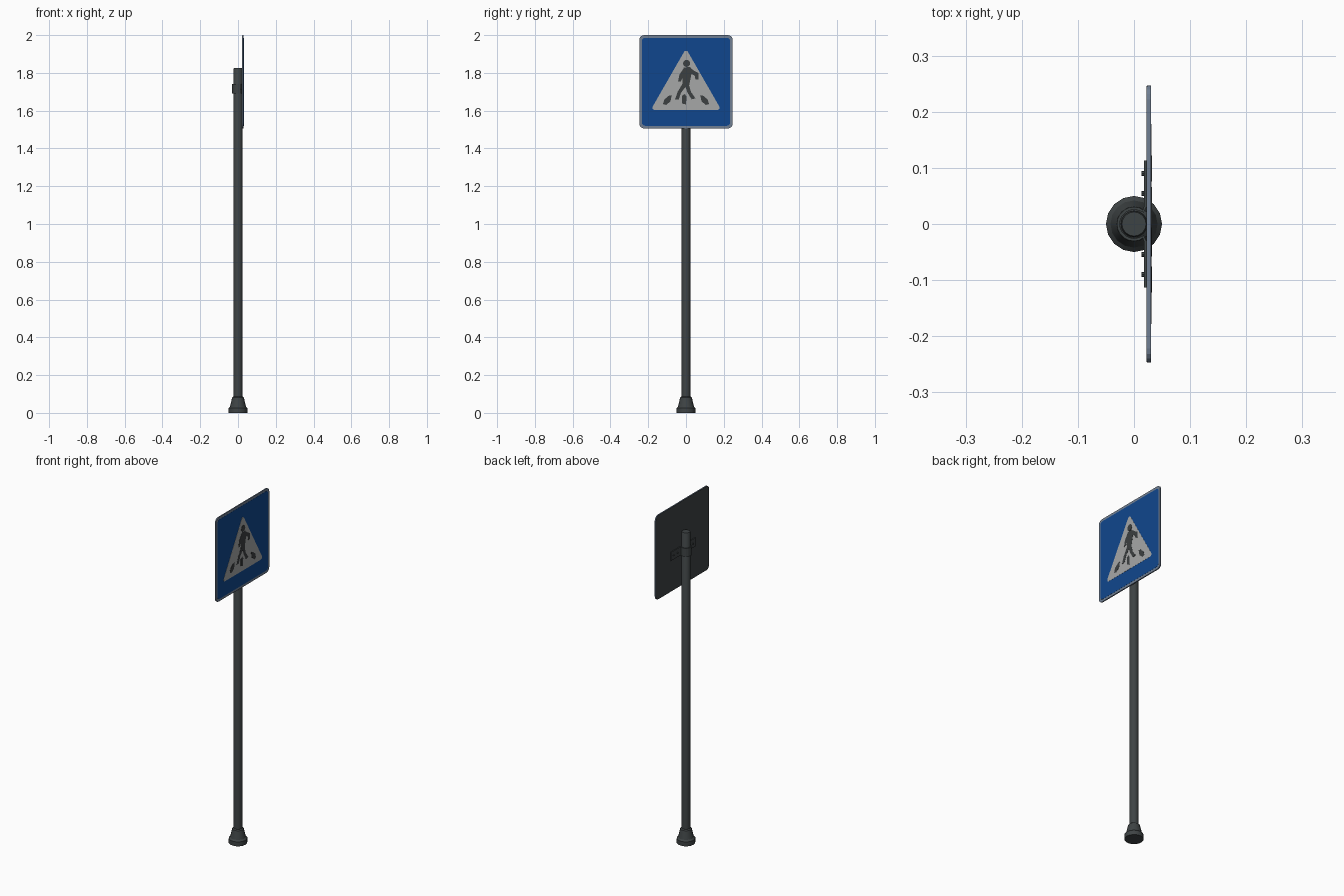
import bpy, bmesh, math

if "Cube" in bpy.data.objects:
    bpy.data.objects.remove(bpy.data.objects["Cube"])


def material(name, rgb):
    m = bpy.data.materials.new(name)
    m.diffuse_color = (*rgb, 1)
    m.use_nodes = True
    m.node_tree.nodes["Principled BSDF"].inputs["Base Color"].default_value = m.diffuse_color
    return m


METAL = material("dark grey metal", (0.048, 0.056, 0.058))
RIM = material("blue grey rim", (0.16, 0.21, 0.29))
BLUE = material("sign blue", (0.005, 0.062, 0.27))
WHITE = material("sign off white", (0.38, 0.39, 0.39))
FIGURE = material("figure grey", (0.045, 0.05, 0.052))


def finish(name, bm, mat, smooth=False):
    bmesh.ops.recalc_face_normals(bm, faces=bm.faces)
    me = bpy.data.meshes.new(name)
    bm.to_mesh(me)
    bm.free()
    me.materials.append(mat)
    ob = bpy.data.objects.new(name, me)
    bpy.context.collection.objects.link(ob)
    if smooth:
        bpy.ops.object.select_all(action='DESELECT')
        ob.select_set(True)
        bpy.context.view_layer.objects.active = ob
        bpy.ops.object.shade_smooth_by_angle(angle=math.radians(30))
    return ob


def lathe(name, profile, mat, sides=16):
    """Closed solid turned around z from (radius, height) pairs."""
    bm = bmesh.new()
    rings = [[bm.verts.new((r * math.cos(2 * math.pi * i / sides),
                            r * math.sin(2 * math.pi * i / sides), z))
              for i in range(sides)] for r, z in profile]
    for a, b in zip(rings, rings[1:]):
        for i in range(sides):
            j = (i + 1) % sides
            bm.faces.new((a[i], a[j], b[j], b[i]))
    bm.faces.new(rings[0][::-1])
    bm.faces.new(rings[-1])
    return finish(name, bm, mat, True)


def plate(name, outline, x0, x1, mat):
    """Flat plate facing +x from a (y, z) outline."""
    bm = bmesh.new()
    face = bm.faces.new([bm.verts.new((x0, y, z)) for y, z in outline])
    ext = bmesh.ops.extrude_face_region(bm, geom=[face])
    for v in ext["geom"]:
        if isinstance(v, bmesh.types.BMVert):
            v.co.x = x1
    if not any(f.is_valid and all(abs(v.co.x - x0) < 1e-6 for v in f.verts) for f in bm.faces):
        bm.faces.new([v for v in bm.verts if abs(v.co.x - x0) < 1e-6])
    return finish(name, bm, mat)


def ellipse(cy, cz, r, n=12):
    return [(cy + r * math.cos(2 * math.pi * i / n), cz + r * math.sin(2 * math.pi * i / n))
            for i in range(n)]


def rounded(centres, r, start, sweep, n=5):
    """Rounded polygon: an arc of radius r around each corner centre."""
    pts = []
    for k, (cy, cz) in enumerate(centres):
        for i in range(n):
            a = math.radians(start + k * sweep + sweep * i / (n - 1))
            pts.append((cy + r * math.cos(a), cz + r * math.sin(a)))
    return pts


def square(half, r):
    c = half - r
    return rounded([(c, 1.753 + c), (-c, 1.753 + c), (-c, 1.753 - c), (c, 1.753 - c)], r, 0, 90)


# Post and foot
lathe("post", [(0.0235, 0.02), (0.0235, 1.822), (0.0215, 1.826)], METAL)
lathe("foot", [(0.05, 0), (0.05, 0.026), (0.042, 0.034), (0.031, 0.082), (0.024, 0.087)], METAL)

# Sign board: metal back, rim, blue face, triangle
plate("sign_back", square(0.246, 0.024), 0.0225, 0.0235, METAL)
plate("sign_rim", square(0.247, 0.025), 0.0235, 0.030, RIM)
plate("blue_face", square(0.233, 0.016), 0.0295, 0.0307, BLUE)
plate("white_triangle", rounded([(0.166, 1.616), (0, 1.905), (-0.166, 1.616)], 0.012, -90, 120),
      0.030, 0.0315, WHITE)

# Walking figure and crossing stripes
left_stripe = [(-.122, 1.635), (-.105, 1.630), (-.082, 1.65), (-.076, 1.682), (-.09, 1.68), (-.114, 1.66)]
figure = {
    "head": ellipse(0.003, 1.85, 0.019),
    "torso": [(-.012, 1.828), (.022, 1.832), (.03, 1.80), (.016, 1.73), (-.02, 1.73), (-.018, 1.79)],
    "front_arm": [(.015, 1.832), (.048, 1.808), (.066, 1.80), (.066, 1.765), (.05, 1.765), (.046, 1.785), (.02, 1.80)],
    "back_arm": [(-.01, 1.828), (-.035, 1.79), (-.042, 1.755), (-.027, 1.755), (-.012, 1.785)],
    "back_leg": [(-.02, 1.74), (.004, 1.735), (-.026, 1.695), (-.038, 1.66), (-.058, 1.66), (-.044, 1.70)],
    "front_leg": [(-.008, 1.74), (.016, 1.735), (.026, 1.70), (.05, 1.665), (.03, 1.66), (.008, 1.695)],
    "left_stripe": left_stripe,
    "right_stripe": [(-y, z) for y, z in left_stripe],
    "middle_stripe": [(-.02, 1.638), (0, 1.632), (.003, 1.675), (-.006, 1.688), (-.02, 1.68)],
}
for name, outline in figure.items():
    plate(name, outline, 0.031, 0.0322, FIGURE)

# Clamp: strap round the back of the post with a flange on each side
path = [(0.0205, 0.113), (0.0205, 0.032)]
path += [(0.028 * math.cos(math.radians(a)), 0.028 * math.sin(math.radians(a)))
         for a in range(54, 307, 18)]
path += [(0.0205, -0.032), (0.0205, -0.113)]
bm = bmesh.new()
low, high = ([bm.verts.new((x, y, z)) for x, y in path] for z in (1.69, 1.74))
for i in range(len(path) - 1):
    bm.faces.new((low[i], low[i + 1], high[i + 1], high[i]))
strap = finish("clamp_strap", bm, METAL)
mod = strap.modifiers.new("thickness", 'SOLIDIFY')
mod.thickness, mod.offset = 0.005, 0

# Bolts on the flanges
for i, y in enumerate((-0.09, -0.054, 0.054, 0.09)):
    plate(f"bolt_{i + 1}", ellipse(y, 1.715, 0.0045, 8), 0.0135, 0.0185, METAL)
